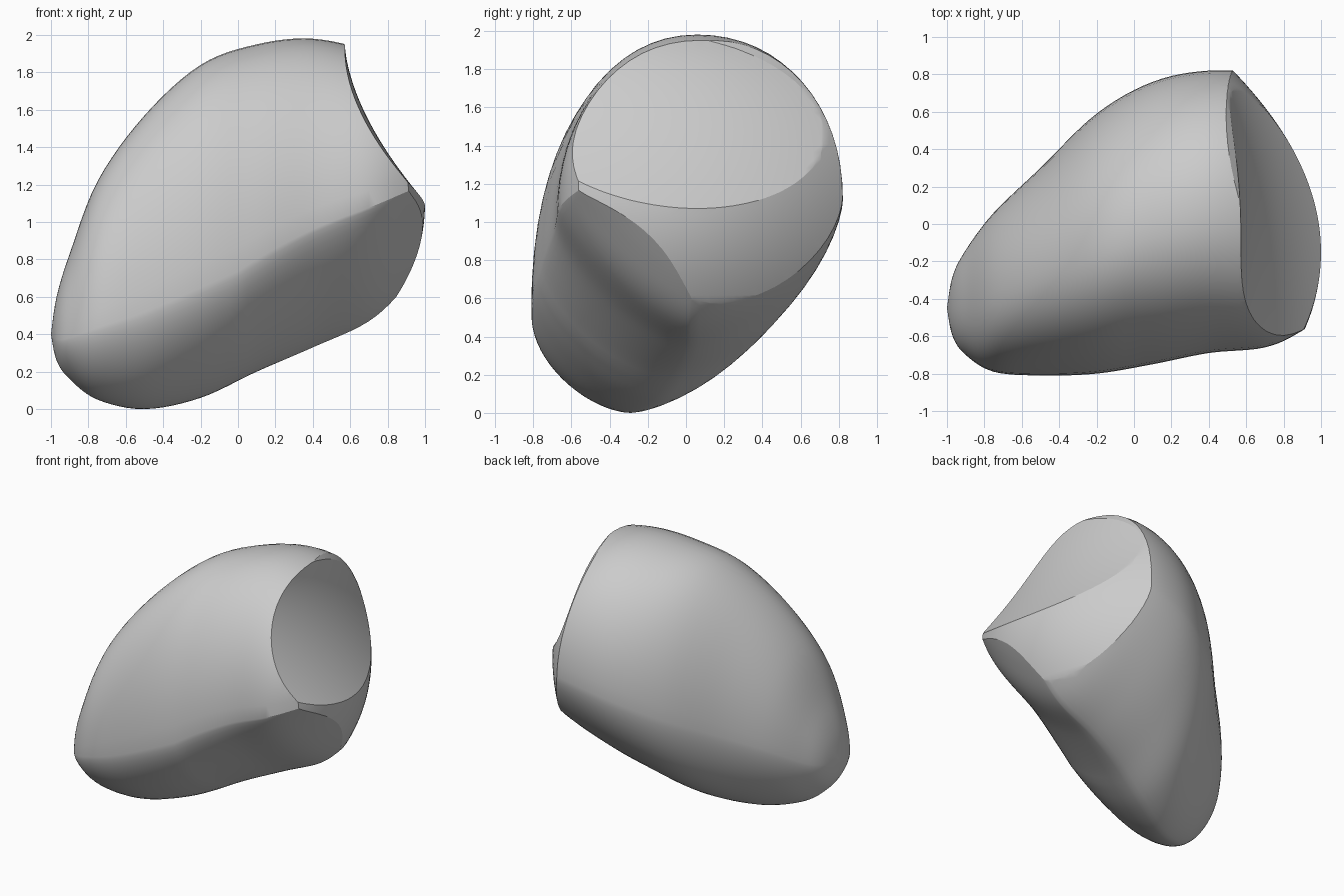
import bpy, bmesh, math

cube = bpy.data.objects.get("Cube")
if cube:
    bpy.data.objects.remove(cube, do_unlink=True)

grey = bpy.data.materials.new("stone_grey")
grey.use_nodes = True
shade = (0.6, 0.6, 0.6, 1)
grey.diffuse_color = shade
grey.node_tree.nodes["Principled BSDF"].inputs["Base Color"].default_value = shade

# Body outline along its length: front and back width, lower and upper height
length = [-1, -.97, -.9, -.75, -.5, -.2, .1, .4, .7, .9, 1.1]
front = [-.45, -.6, -.7, -.79, -.81, -.8, -.75, -.69, -.66, -.57, -.42]
back = [-.45, -.28, -.14, .06, .3, .59, .76, .82, .8, .72, .6]
lower = [.4, .26, .16, .05, 0, .06, .2, .33, .47, .66, .92]
upper = [.4, .6, .83, 1.22, 1.57, 1.84, 1.95, 1.98, 1.91, 1.78, 1.6]


def smooth_value(values, t):
    """Catmull-Rom interpolation through a list."""
    last = len(values) - 1
    i = min(int(t), last - 1)
    f = t - i
    a, b, c, d = (values[max(0, min(last, i + k))] for k in (-1, 0, 1, 2))
    return b + f * ((c - a) + f * ((2*a - 5*b + 4*c - d) + f * (3*(b - c) + d - a))) / 2


def mix(a, b, f):
    return a + (b - a) * f


def section(t, sides):
    """One closed cross-section made of four tangent quarter curves."""
    x, y0, y1, z0, z1 = (smooth_value(v, t) for v in (length, front, back, lower, upper))
    y_top, y_bottom = mix(y0, y1, .5), mix(y0, y1, .47)
    z_front, z_back = mix(z0, z1, .33 + .13 * max(0, x)), mix(z0, z1, .47)
    points = []
    for k in range(sides):
        angle = math.tau * k / sides
        c, s = math.cos(angle), math.sin(angle)
        if s >= 0:
            power = 2.1
        else:
            power = 1.6 if c >= 0 else 1.6 - .55 * max(0, x)
        u = abs(c) ** (2 / power)
        v = abs(s) ** (2 / power)
        yc = y_top if s >= 0 else y_bottom
        zc = z_back if c >= 0 else z_front
        points.append((x, mix(yc, y1 if c >= 0 else y0, u), mix(zc, z1 if s >= 0 else z0, v)))
    return points


def make_object(name, bm):
    bmesh.ops.recalc_face_normals(bm, faces=bm.faces)
    mesh = bpy.data.meshes.new(name)
    bm.to_mesh(mesh)
    bm.free()
    obj = bpy.data.objects.new(name, mesh)
    bpy.context.collection.objects.link(obj)
    mesh.materials.append(grey)
    return obj


def bridge(bm, rows, closed):
    for a, b in zip(rows, rows[1:]):
        n = len(a)
        for j in range(n if closed else n - 1):
            k = (j + 1) % n
            bm.faces.new((a[j], a[k], b[k], b[j]))


# Rounded body
bm = bmesh.new()
steps, sides = 60, 64
rings = [[bm.verts.new(p) for p in section((len(length) - 1) * i / steps, sides)]
         for i in range(1, steps + 1)]
bridge(bm, rings, True)
tip = bm.verts.new((length[0], front[0], lower[0]))
for j in range(sides):
    bm.faces.new((tip, rings[0][j], rings[0][(j + 1) % sides]))
bm.faces.new(rings[-1])
body = make_object("body", bm)


# End surfaces: the bevelled band around the rim and the hollow inside it
def band_surface(y, z):
    return 1 - .5 * (y + .15) ** 2 - .55 * (z - 1.1) ** 2


def hollow_surface(y, z):
    fall = max(0, 1.97 - z) / .9
    return .57 + .42 * fall ** 1.7 - .2 * y * (2 - z) - .2 * y ** 2


def trim_end(surface, name):
    """Remove everything beyond a surface x = f(y, z)."""
    bm = bmesh.new()
    columns, rows = 48, 48
    grid = []
    for i in range(columns + 1):
        y = -1 + 2 * i / columns
        heights = [.2 + 2 * j / rows for j in range(rows + 1)]
        grid.append([bm.verts.new((surface(y, z), y, z)) for z in heights])
    bridge(bm, grid, False)
    extruded = bmesh.ops.extrude_face_region(bm, geom=bm.faces[:], use_keep_orig=True)
    for item in extruded["geom"]:
        if isinstance(item, bmesh.types.BMVert):
            item.co.x = 4
    cutter = make_object(name, bm)
    cutter.hide_render = True
    cut = body.modifiers.new(name, "BOOLEAN")
    cut.operation = "DIFFERENCE"
    cut.solver = "EXACT"
    cut.object = cutter
    bpy.ops.object.modifier_apply(modifier=cut.name)
    bpy.data.objects.remove(cutter, do_unlink=True)


bpy.ops.object.select_all(action="DESELECT")
body.select_set(True)
bpy.context.view_layer.objects.active = body
trim_end(band_surface, "band_cutter")
trim_end(hollow_surface, "hollow_cutter")
bpy.ops.object.shade_smooth_by_angle(angle=math.radians(24))
